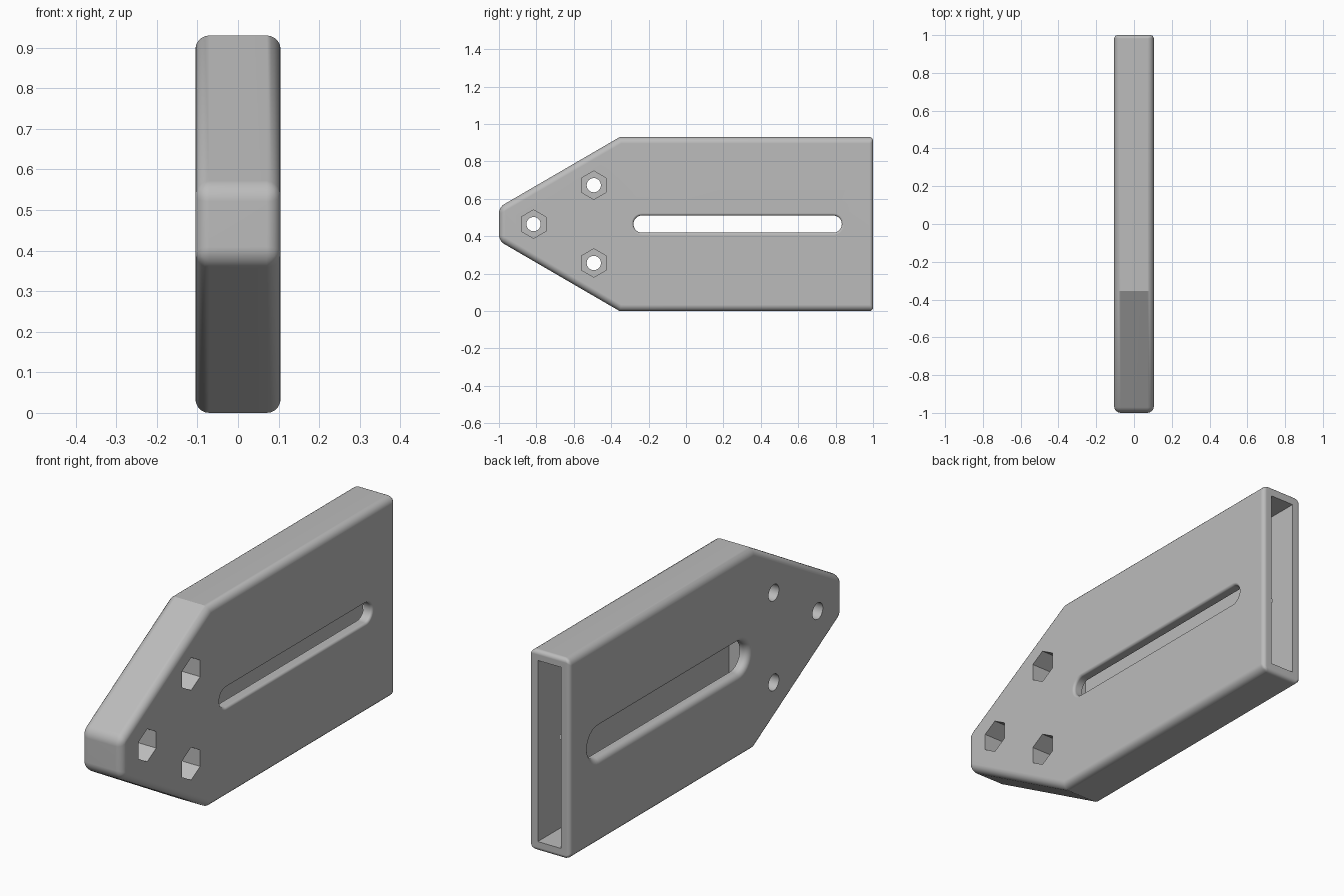
import bpy
import bmesh
from math import cos, sin, pi, radians

cube = bpy.data.objects.get("Cube")
if cube:
    bpy.data.objects.remove(cube, do_unlink=True)

HALF = 0.105          # half thickness along x
HEIGHT = 0.93
MID = HEIGHT / 2

grey = bpy.data.materials.new("plain grey")
grey.use_nodes = True
grey.diffuse_color = (0.5, 0.5, 0.5, 1)
grey.node_tree.nodes["Principled BSDF"].inputs["Base Color"].default_value = (0.5, 0.5, 0.5, 1)


def loft(name, rings):
    """Solid through (x, [(y, z), ...]) rings, capped at both ends."""
    bm = bmesh.new()
    loops = [[bm.verts.new((x, y, z)) for y, z in pts] for x, pts in rings]
    n = len(loops[0])
    for a, b in zip(loops, loops[1:]):
        for i in range(n):
            j = (i + 1) % n
            bm.faces.new((a[i], a[j], b[j], b[i]))
    bm.faces.new(loops[0])
    bm.faces.new(loops[-1])
    bmesh.ops.recalc_face_normals(bm, faces=bm.faces)
    mesh = bpy.data.meshes.new(name)
    bm.to_mesh(mesh)
    bm.free()
    mesh.materials.append(grey)
    obj = bpy.data.objects.new(name, mesh)
    bpy.context.collection.objects.link(obj)
    return obj


def circle(y, z, r, sides):
    return [(y + r * sin(2 * pi * i / sides), z + r * cos(2 * pi * i / sides))
            for i in range(sides)]


def slot(r, y0=-0.235, y1=0.787, steps=16):
    arc = [pi * i / steps for i in range(steps + 1)]
    return ([(y1 + r * sin(a), MID + r * cos(a)) for a in arc]
            + [(y0 - r * sin(a), MID - r * cos(a)) for a in arc])


def slot_cutter(name, side, r, fillet, steps=6):
    """Slot through one wall whose outer edge is rounded over."""
    rings = [(0, slot(r))]
    for i in range(steps + 1):
        a = pi / 2 * i / steps
        rings.append((side * (HALF - fillet + fillet * sin(a)),
                      slot(r + fillet * (1 - cos(a)))))
    rings.append((side * (HALF + 0.05), slot(r + fillet)))
    return loft(name, rings)


# Body: tapered plate with rounded edges
outline = [(-1, 0.375), (-0.355, 0), (1, 0), (1, HEIGHT),
           (-0.355, HEIGHT), (-1, HEIGHT - 0.375)]
body = loft("tapered_housing", [(-HALF, outline), (HALF, outline)])
bm = bmesh.new()
bm.from_mesh(body.data)
weight = bm.edges.layers.float.new("bevel_weight_edge")
for e in bm.edges:
    a, b = (v.co for v in e.verts)
    back = a.y > 0.99 and b.y > 0.99
    shoulder = abs(a.x - b.x) > 0.1 and -0.5 < a.y < 0
    e[weight] = 0 if shoulder else 0.55 if back else 1
bm.to_mesh(body.data)
bm.free()
bevel = body.modifiers.new("rounded_edges", "BEVEL")
bevel.limit_method = "WEIGHT"
bevel.width = 0.034
bevel.segments = 5

# Cavity open at the back
y0, y1, z0, z1 = -0.4, 1.1, 0.045, HEIGHT - 0.045
cavity_outline = [(y0, z0), (y1, z0), (y1, z1), (y0, z1)]
cutters = [loft("cavity", [(-0.06, cavity_outline), (0.06, cavity_outline)])]

# Narrow slot on the left wall, wide one on the right wall
cutters.append(slot_cutter("narrow_slot", 1, 0.046, 0.012))
cutters.append(slot_cutter("wide_slot", -1, 0.073, 0.027))

# Bolt holes with hexagonal nut pockets
for y, z in ((-0.815, MID), (-0.493, MID + 0.208), (-0.493, MID - 0.208)):
    hole, pocket = circle(y, z, 0.038, 32), circle(y, z, 0.076, 6)
    cutters.append(loft("bolt_hole", [(-0.2, hole), (0.1, hole)]))
    cutters.append(loft("nut_pocket", [(-0.02, pocket), (0.2, pocket)]))

for c in cutters:
    cut = body.modifiers.new(c.name, "BOOLEAN")
    cut.operation = "DIFFERENCE"
    cut.solver = "EXACT"
    cut.object = c

# Bake the cuts, drop the cutters and smooth the rounded edges
bpy.context.view_layer.update()
final = bpy.data.meshes.new_from_object(
    body.evaluated_get(bpy.context.evaluated_depsgraph_get()))
body.modifiers.clear()
body.data = final
body.data.materials.clear()
body.data.materials.append(grey)
for p in final.polygons:
    p.material_index = 0
for c in cutters:
    bpy.data.objects.remove(c, do_unlink=True)

bpy.ops.object.select_all(action="DESELECT")
body.select_set(True)
bpy.context.view_layer.objects.active = body
bpy.ops.object.shade_smooth_by_angle(angle=radians(28))
normals = body.modifiers.new("clean_shading", "WEIGHTED_NORMAL")
normals.keep_sharp = True
